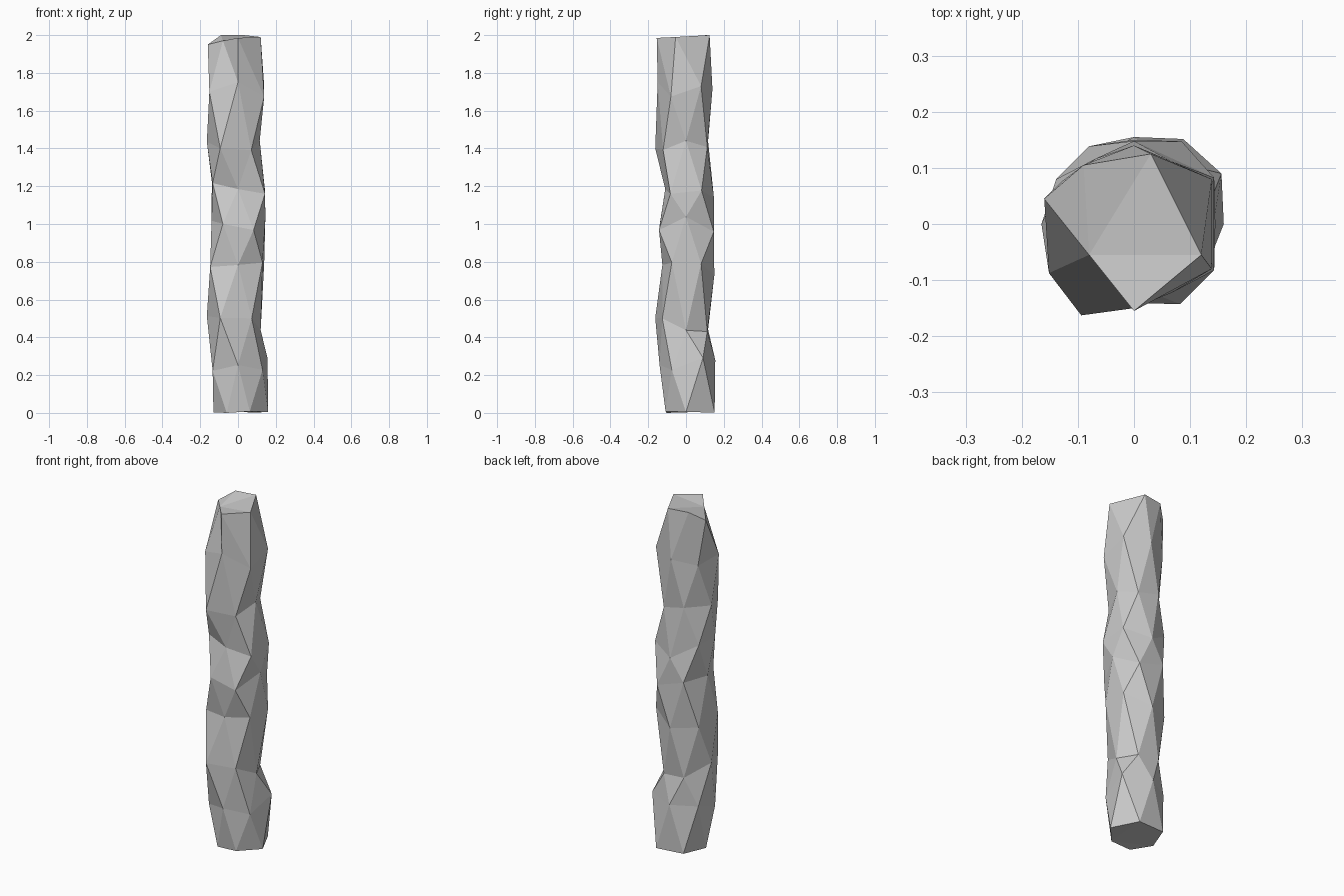
import bpy, bmesh, random
from math import radians, cos, sin

cube = bpy.data.objects.get("Cube")
if cube:
    bpy.data.objects.remove(cube, do_unlink=True)

random.seed(4)
SIDES = 6

# Stone colour
stone = bpy.data.materials.new("grey stone")
stone.use_nodes = True
colour = (0.6, 0.6, 0.6, 1)
stone.diffuse_color = colour
stone.node_tree.nodes["Principled BSDF"].inputs["Base Color"].default_value = colour

# Chipped rings up the shaft: height, then radius at each corner.
# Every second ring is turned by half a side.
rings = [
    (0.01, (.16, .175, .16, .13, .12, .125)),
    (0.25, (.18, .155, .155, .155, .14, .15)),
    (0.47, (.12, .13, .135, .165, .188, .145)),
    (0.76, (.16, .15, .16, .17, .125, .15)),
    (1.00, (.145, .17, .16, .14, .16, .165)),
    (1.18, (.165, .148, .16, .155, .11, .165)),
    (1.40, (.115, .13, .135, .165, .188, .14)),
    (1.72, (.16, .14, .15, .175, .15, .16)),
]
# Slanted broken top
cap = [(.12, -.055, 1.99), (.03, .125, 2), (-.09, .105, 2),
       (-.16, .045, 1.95), (-.08, -.055, 1.97), (0, -.155, 1.985)]

bm = bmesh.new()
loops = []
for k, (z, radii) in enumerate(rings):
    loop = []
    for i, r in enumerate(radii):
        a = radians(360 / SIDES * (i + 0.5 * (k % 2)))
        dz = random.uniform(-.05, .05) if k else random.uniform(-.01, .01)
        loop.append(bm.verts.new((r * cos(a), r * sin(a), z + dz)))
    loops.append(loop)
loops.append([bm.verts.new(p) for p in cap])
loops[0][4].co.z = 0

# Triangular facets between neighbouring rings
for k, (low, high) in enumerate(zip(loops, loops[1:])):
    for i in range(SIDES):
        j = (i + 1) % SIDES
        if k % 2 == 0:
            bm.faces.new((low[i], low[j], high[i]))
            bm.faces.new((low[j], high[j], high[i]))
        else:
            bm.faces.new((low[i], low[j], high[j]))
            bm.faces.new((low[i], high[j], high[i]))
ends = [bm.faces.new(loops[-1]), bm.faces.new(loops[0][::-1])]
bmesh.ops.triangulate(bm, faces=ends)
bmesh.ops.recalc_face_normals(bm, faces=bm.faces)

mesh = bpy.data.meshes.new("stone_pillar")
bm.to_mesh(mesh)
bm.free()
mesh.materials.append(stone)
pillar = bpy.data.objects.new("stone_pillar", mesh)
bpy.context.collection.objects.link(pillar)
